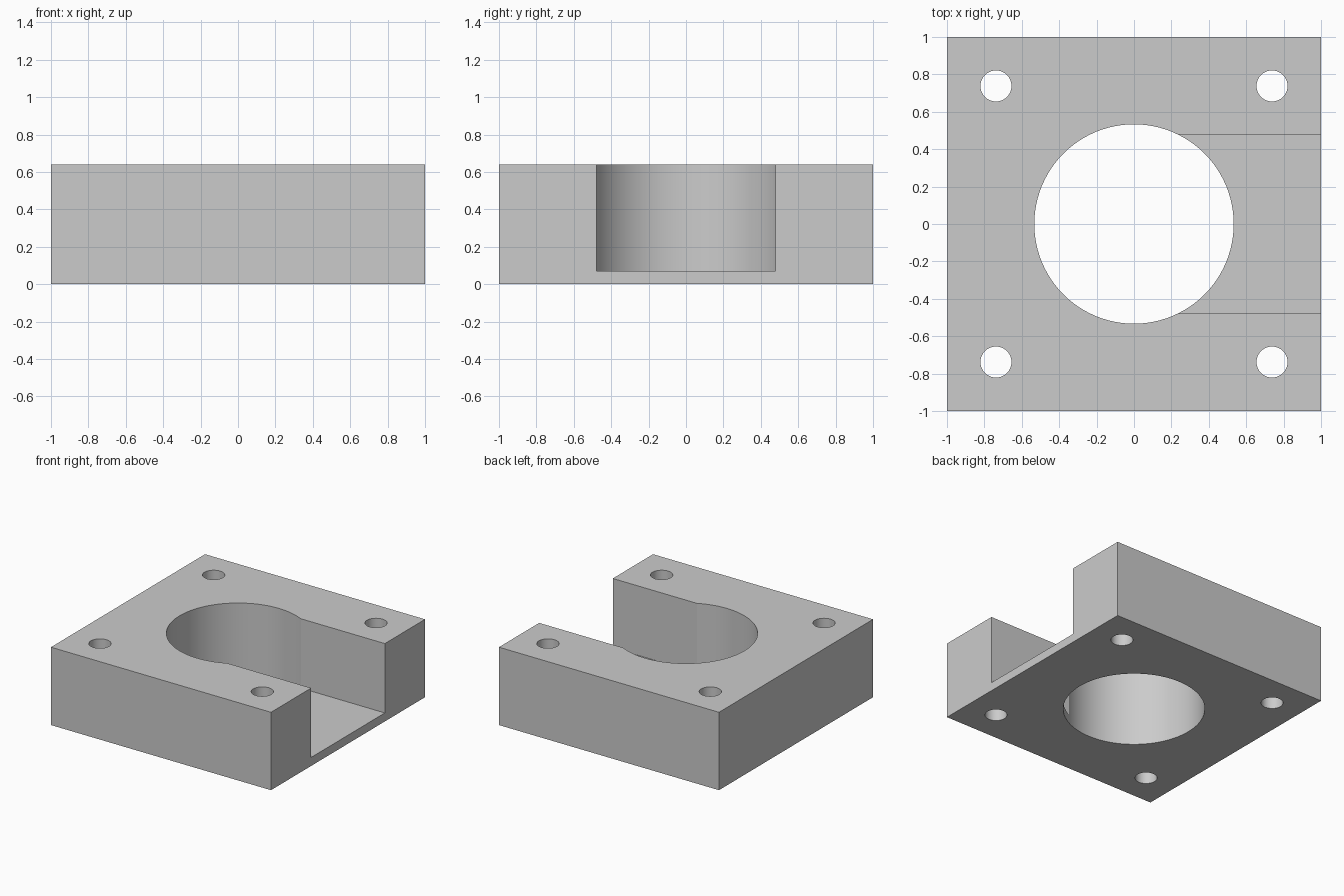
import bpy
import math

cube = bpy.data.objects.get("Cube")
if cube:
    bpy.data.objects.remove(cube, do_unlink=True)

HEIGHT = 0.64
FLOOR = 0.07
SLOT_HALF = 0.478
BORE_RADIUS = 0.533
HOLE_RADIUS = 0.083
HOLE_OFFSET = 0.738

grey = bpy.data.materials.new("light grey")
grey.use_nodes = True
colour = (0.6, 0.6, 0.6, 1)
grey.diffuse_color = colour
grey.node_tree.nodes["Principled BSDF"].inputs["Base Color"].default_value = colour


def box(name, low, high):
    bpy.ops.mesh.primitive_cube_add(size=1, location=[(a + b) / 2 for a, b in zip(low, high)])
    obj = bpy.context.object
    obj.name = name
    obj.scale = [b - a for a, b in zip(low, high)]
    bpy.ops.object.transform_apply(location=True, rotation=False, scale=True)
    obj.data.materials.append(grey)
    return obj


def rod(name, x, y, radius, sides):
    bpy.ops.mesh.primitive_cylinder_add(vertices=sides, radius=radius, depth=2, location=(x, y, HEIGHT / 2))
    obj = bpy.context.object
    obj.name = name
    obj.data.materials.append(grey)
    return obj


def cut(target, cutter):
    mod = target.modifiers.new("cut", "BOOLEAN")
    mod.operation = "DIFFERENCE"
    mod.solver = "EXACT"
    mod.object = cutter
    bpy.context.view_layer.objects.active = target
    bpy.ops.object.modifier_apply(modifier=mod.name)
    bpy.data.objects.remove(cutter, do_unlink=True)


# Square mounting block
block = box("mounting_block", (-1, -1, 0), (1, 1, HEIGHT))

# Central bore, right through the block
cut(block, rod("bore_cutter", 0, 0, BORE_RADIUS, 96))

# Slot from the bore out through the left side, leaving a thin floor
cut(block, box("slot_cutter", (0, -SLOT_HALF, FLOOR), (1.5, SLOT_HALF, 1)))

# Four corner screw holes
for sx in (-1, 1):
    for sy in (-1, 1):
        cut(block, rod("hole_cutter", sx * HOLE_OFFSET, sy * HOLE_OFFSET, HOLE_RADIUS, 48))

# Smooth round walls, crisp edges
bpy.ops.object.select_all(action="DESELECT")
block.select_set(True)
bpy.context.view_layer.objects.active = block
bpy.ops.object.shade_smooth_by_angle(angle=math.radians(20))
